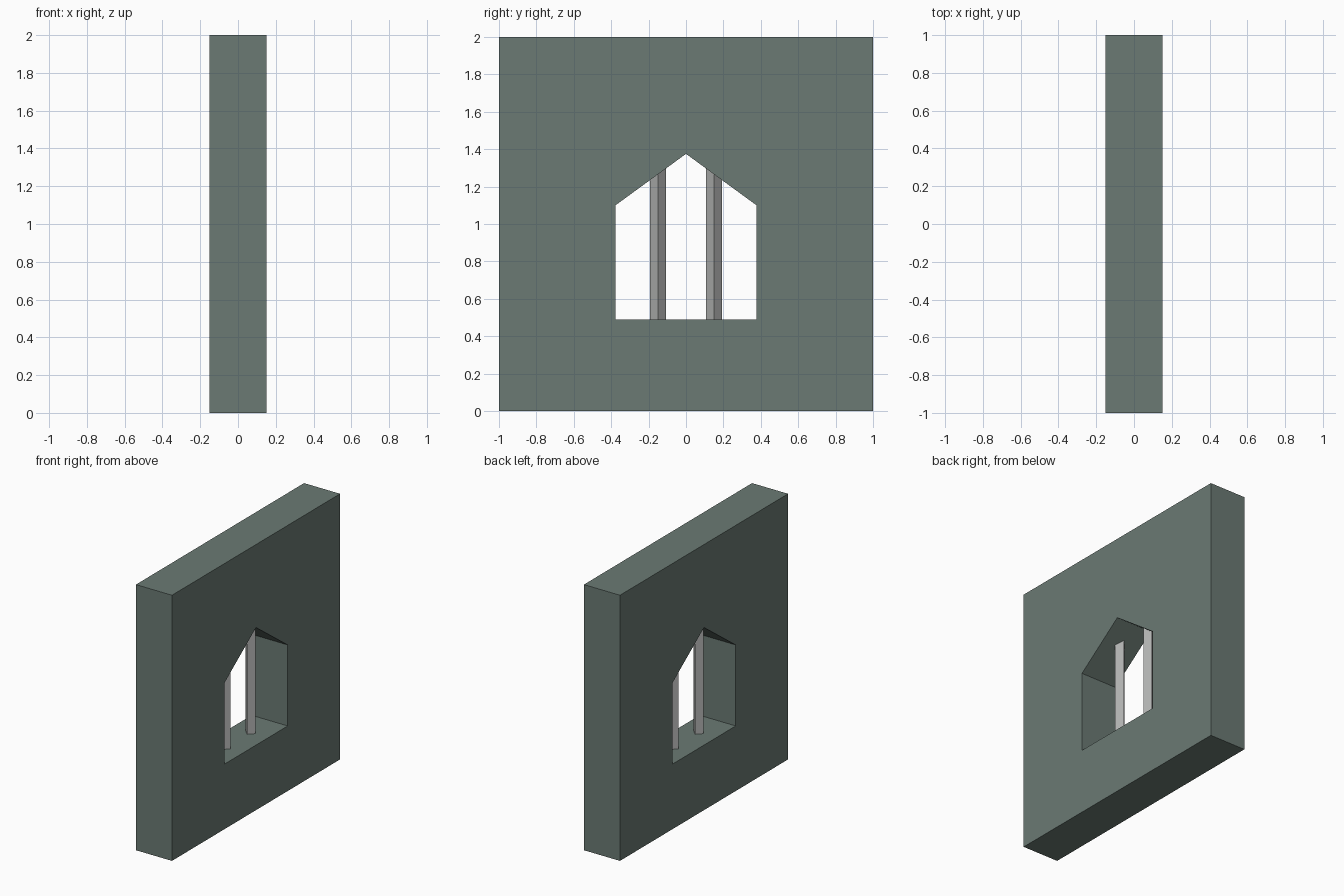
import bpy, bmesh, math

if "Cube" in bpy.data.objects:
    bpy.data.objects.remove(bpy.data.objects["Cube"])


def material(name, rgb):
    m = bpy.data.materials.new(name)
    m.diffuse_color = (*rgb, 1)
    m.use_nodes = True
    m.node_tree.nodes["Principled BSDF"].inputs["Base Color"].default_value = m.diffuse_color
    return m


def add_object(name, bm, mat):
    bmesh.ops.recalc_face_normals(bm, faces=bm.faces)
    mesh = bpy.data.meshes.new(name)
    bm.to_mesh(mesh)
    bm.free()
    mesh.materials.append(mat)
    obj = bpy.data.objects.new(name, mesh)
    bpy.context.collection.objects.link(obj)
    return obj


stone = material("grey_green_stone", (0.147, 0.195, 0.174))
metal = material("light_grey_metal", (0.43, 0.435, 0.43))

# Wall: square outline with a gabled window opening, extruded through x
THICK = 0.30
outline = [(-1, 0), (1, 0), (1, 2), (-1, 2)]
window = [(-0.377, 0.49), (0.377, 0.49), (0.377, 1.10), (0, 1.375), (-0.377, 1.10)]
bm = bmesh.new()
for loop in (outline, window):
    vs = [bm.verts.new((-THICK / 2, y, z)) for y, z in loop]
    for a, b in zip(vs, vs[1:] + vs[:1]):
        bm.edges.new((a, b))
bmesh.ops.triangle_fill(bm, edges=bm.edges[:], use_beauty=True, normal=(-1, 0, 0))
ext = bmesh.ops.extrude_face_region(bm, geom=bm.faces[:], use_keep_orig=True)
moved = [g for g in ext["geom"] if isinstance(g, bmesh.types.BMVert)]
bmesh.ops.translate(bm, verts=moved, vec=(THICK, 0, 0))
add_object("wall", bm, stone)

# Window bars: square rods turned 45 degrees, ends sunk into the wall
BOTTOM, TOP = 0.47, 1.31
for side, y in (("left", -0.15), ("right", 0.15)):
    bm = bmesh.new()
    bmesh.ops.create_cone(bm, cap_ends=True, segments=4, radius1=0.0425,
                          radius2=0.0425, depth=TOP - BOTTOM)
    # put the corners on the x and y axes
    v = bm.verts[:][0].co
    turn = -math.atan2(v.y, v.x)
    for vert in bm.verts:
        x0, y0 = vert.co.x, vert.co.y
        vert.co.x = x0 * math.cos(turn) - y0 * math.sin(turn)
        vert.co.y = x0 * math.sin(turn) + y0 * math.cos(turn)
    bar = add_object("window_bar_" + side, bm, metal)
    bar.location = (0, y, (TOP + BOTTOM) / 2)
